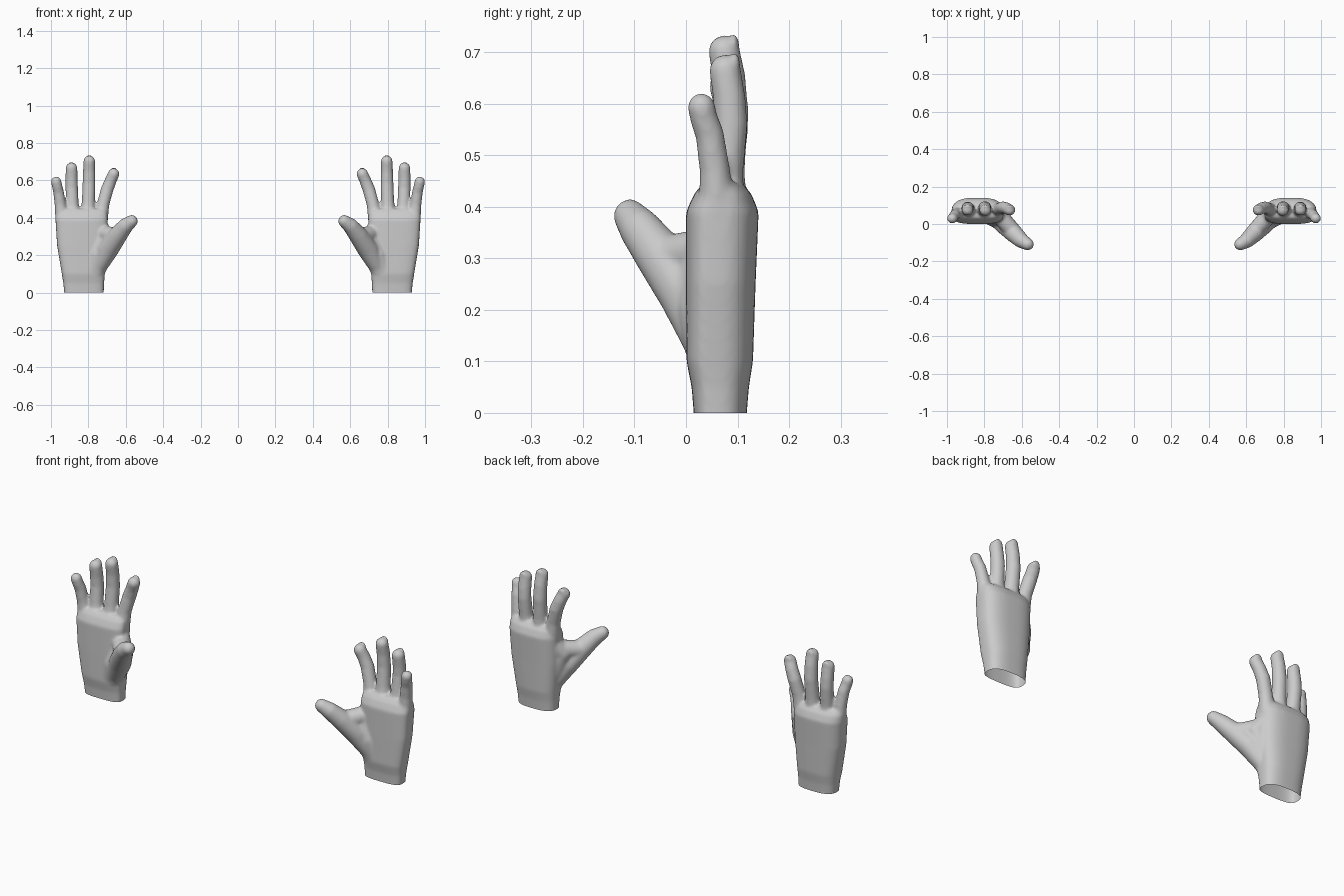
import bpy, bmesh
from math import sin, cos, pi, copysign
from mathutils import Vector, Matrix

if "Cube" in bpy.data.objects:
    bpy.data.objects.remove(bpy.data.objects["Cube"])

bm = bmesh.new()


def blob(p, size):
    m = Matrix.Translation(p) @ Matrix.Diagonal((*size, 1))
    bmesh.ops.create_icosphere(bm, subdivisions=3, radius=1, matrix=m)


def limb(points, steps=8):
    """Round limb swept through (x, y, z, radius) points."""
    for a, b in zip(points, points[1:]):
        for i in range(steps + 1):
            v = Vector(a).lerp(Vector(b), i / steps)
            blob(v.xyz, (v.w, v.w * 0.97, v.w))


def power(v, p):
    return copysign(abs(v) ** p, v)


# palm and wrist: lofted D-shaped sections (z, x min, x max, front y, back y)
sections = [
    (-.05, .718, .928, .015, .118), (.0, .718, .929, .015, .118),
    (.05, .716, .934, .011, .122), (.10, .712, .942, .001, .130),
    (.25, .700, .967, .000, .135), (.39, .697, .976, .000, .141),
    (.425, .700, .974, .016, .127), (.447, .712, .966, .034, .107)]
N = 48
rings = []
for z, x0, x1, yf, yb in sections:
    yc = yf + (yb - yf) * .45
    ring = []
    for i in range(N):
        a = 2 * pi * i / N
        c, s = cos(a), sin(a)
        x = (x0 + x1) / 2 + (x1 - x0) / 2 * power(c, .7)
        if s > 0:
            y = yc + (yb - yc) * power(s, .8)
        else:
            y = yc + (yc - yf) * power(s, .5)
        ring.append(bm.verts.new((x, y, z)))
    rings.append(ring)
for r0, r1 in zip(rings, rings[1:]):
    for i in range(N):
        j = (i + 1) % N
        bm.faces.new((r0[i], r0[j], r1[j], r1[i]))
bm.faces.new(rings[0][::-1])
bm.faces.new(rings[-1])

# fingers: index, middle, ring, little
fingers = [
    [(.735, .075, .39, .040), (.722, .080, .47, .034), (.700, .088, .55, .034),
     (.680, .084, .60, .032), (.665, .075, .634, .031)],
    [(.803, .072, .39, .044), (.800, .080, .48, .036), (.797, .088, .58, .035),
     (.796, .084, .65, .033), (.795, .074, .701, .032)],
    [(.880, .070, .39, .042), (.886, .078, .47, .035), (.889, .087, .56, .034),
     (.890, .084, .61, .033), (.890, .076, .664, .032)],
    [(.940, .060, .39, .037), (.950, .056, .47, .031), (.960, .046, .54, .029),
     (.967, .035, .57, .028), (.972, .030, .593, .028)]]
for f in fingers:
    limb(f)
# fingernails on the three longer fingers
for f in fingers[:3]:
    x, y, z, r = f[-1]
    blob((x, y + .020, z + .012), (.023, .009, .024))

# thumb, and the fleshy web joining it to the palm
limb([(.775, .06, .05, .040), (.745, .038, .14, .046), (.695, .002, .23, .056),
      (.643, -.050, .305, .050), (.603, -.088, .355, .042),
      (.568, -.109, .382, .033)], 12)
limb([(.785, .055, .09, .050), (.745, .040, .20, .058), (.705, .035, .295, .048),
      (.745, .065, .35, .050)], 12)
limb([(.650, -.035, .30, .045), (.720, .045, .315, .046)], 10)

mesh = bpy.data.meshes.new("hands")
bm.to_mesh(mesh)
bm.free()
hands = bpy.data.objects.new("hands", mesh)
bpy.context.collection.objects.link(hands)

# fuse the parts into one soft skin
rm = hands.modifiers.new("fuse", 'REMESH')
rm.mode = 'VOXEL'
rm.voxel_size = .006
sm = hands.modifiers.new("soften", 'SMOOTH')
sm.factor = .5
sm.iterations = 12
dg = bpy.context.evaluated_depsgraph_get()
skin = bpy.data.meshes.new_from_object(hands.evaluated_get(dg))
hands.modifiers.clear()

# open the wrist at the floor
bm = bmesh.new()
bm.from_mesh(skin)
bmesh.ops.bisect_plane(bm, geom=bm.verts[:] + bm.edges[:] + bm.faces[:],
                       plane_co=(0, 0, 0), plane_no=(0, 0, 1), clear_inner=True)
for f in bm.faces:
    f.smooth = True
bm.to_mesh(skin)
bm.free()
hands.data = skin

# opposite hand
mir = hands.modifiers.new("mirror", 'MIRROR')
mir.use_axis = (True, False, False)
mir.use_mirror_merge = False
